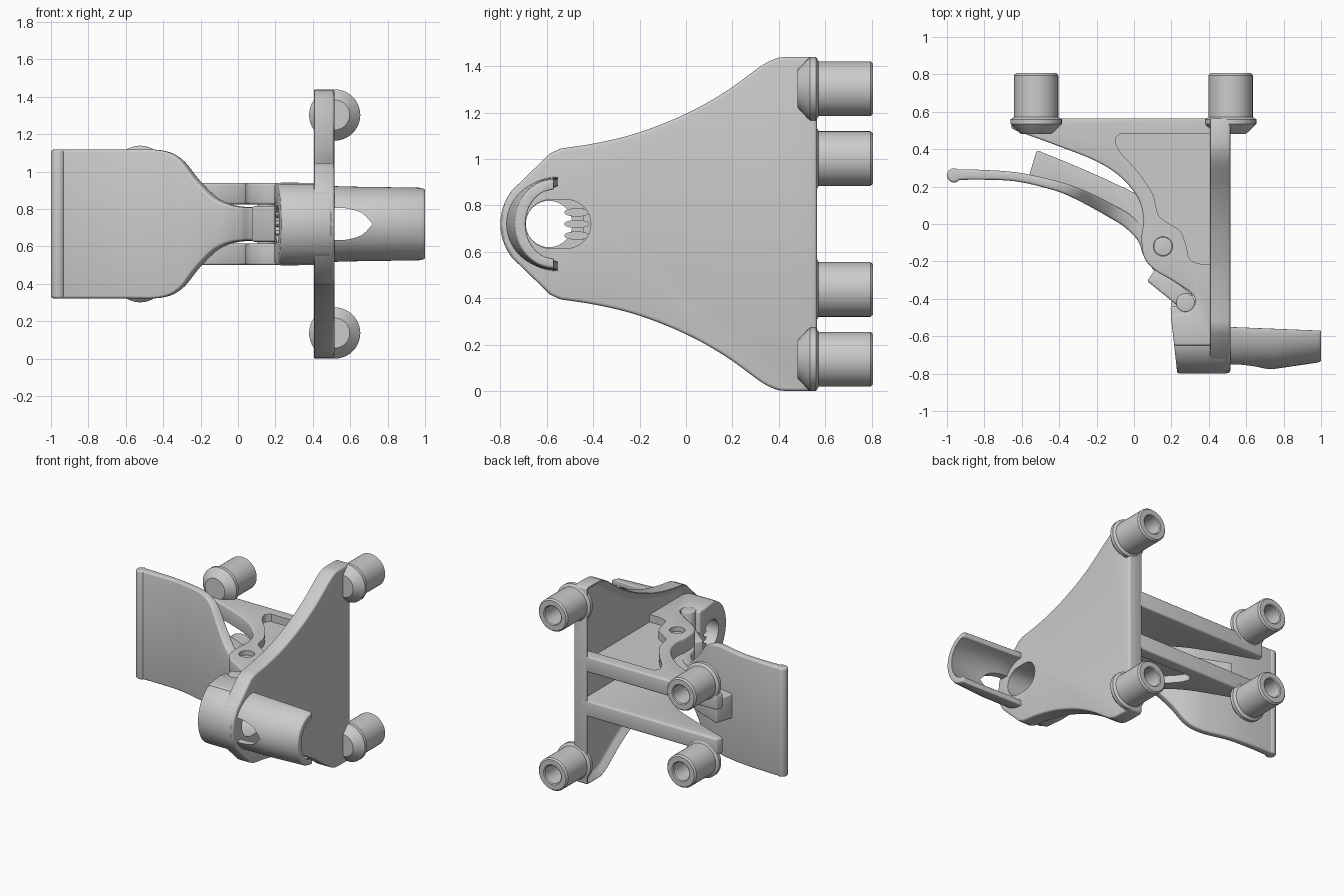
import bpy, bmesh, math
from mathutils import Vector

if "Cube" in bpy.data.objects:
    bpy.data.objects.remove(bpy.data.objects["Cube"])

ZC = 0.72  # mirror height


def finish(name, bm, bevel=0.0, smooth=35):
    bmesh.ops.recalc_face_normals(bm, faces=bm.faces)
    me = bpy.data.meshes.new(name)
    bm.to_mesh(me)
    bm.free()
    ob = bpy.data.objects.new(name, me)
    bpy.context.collection.objects.link(ob)
    if bevel:
        m = ob.modifiers.new("Bevel", 'BEVEL')
        m.width, m.segments, m.angle_limit = bevel, 3, math.radians(40)
        apply(ob, m)
    activate(ob)
    bpy.ops.object.shade_smooth_by_angle(angle=math.radians(smooth))
    return ob


def activate(ob):
    bpy.ops.object.select_all(action='DESELECT')
    ob.select_set(True)
    bpy.context.view_layer.objects.active = ob


def apply(ob, mod):
    activate(ob)
    bpy.ops.object.modifier_apply(modifier=mod.name)


def spline(pts, n=6):
    """Catmull-Rom through points of any dimension."""
    out = []
    p = [Vector(pts[0])] + [Vector(q) for q in pts] + [Vector(pts[-1])]
    for i in range(1, len(p) - 2):
        a, b, c, d = p[i - 1:i + 3]
        for k in range(n):
            t = k / n
            out.append(tuple(0.5 * (2 * b + (c - a) * t + (2 * a - 5 * b + 4 * c - d) * t * t
                                    + (3 * b - a - 3 * c + d) * t ** 3)))
    return out + [tuple(pts[-1])]


def prism(name, pts, axis, lo, hi, bevel=0.0, inset=None):
    """Extrude a profile along x (y,z points), y (x,z points) or z (x,y points)."""
    place = {'x': lambda p, h: (h, p[0], p[1]), 'y': lambda p, h: (p[0], h, p[1]),
             'z': lambda p, h: (p[0], p[1], h)}[axis]
    bm = bmesh.new()
    A = [bm.verts.new(place(p, lo)) for p in pts]
    B = [bm.verts.new(place(p, hi)) for p in pts]
    face = bm.faces.new(A)
    bm.faces.new(B)
    n = len(pts)
    for i in range(n):
        bm.faces.new((A[i], A[(i + 1) % n], B[(i + 1) % n], B[i]))
    bmesh.ops.recalc_face_normals(bm, faces=bm.faces)
    if inset:
        bmesh.ops.inset_region(bm, faces=[face], thickness=inset[0], use_even_offset=True)
        for v in face.verts:
            v.co += Vector(place((0, 0), inset[1]))
    return finish(name, bm, bevel)


def ellipse(cx, cy, rx, ry, a0=0, a1=360, n=32):
    return [(cx + rx * math.cos(math.radians(a0 + (a1 - a0) * i / n)),
             cy + ry * math.sin(math.radians(a0 + (a1 - a0) * i / n)))
            for i in range(n if a1 - a0 == 360 else n + 1)]


def loft(name, sections, bevel=0.0):
    bm = bmesh.new()
    rows = [[bm.verts.new(p) for p in s] for s in sections]
    n = len(rows[0])
    for a, b in zip(rows, rows[1:]):
        for i in range(n):
            bm.faces.new((a[i], a[(i + 1) % n], b[(i + 1) % n], b[i]))
    bm.faces.new(rows[0])
    bm.faces.new(rows[-1])
    return finish(name, bm, bevel)


def cut(ob, cutter):
    m = ob.modifiers.new("Cut", 'BOOLEAN')
    m.operation, m.object, m.solver = 'DIFFERENCE', cutter, 'EXACT'
    apply(ob, m)
    bpy.ops.object.shade_smooth_by_angle(angle=math.radians(35))


def drop(*obs):
    for o in obs:
        bpy.data.objects.remove(o)


def mirror_z(pts):
    return pts + [(y, 2 * ZC - z) for y, z in reversed(pts) if abs(z - ZC) > 1e-4]


# upright side plate with a recessed inner face
edge = [(0.565, 1.44), (0.44, 1.44)] + spline(
    [(0.40, 1.437), (0.33, 1.405), (0.17, 1.29), (0, 1.195), (-0.2, 1.115), (-0.38, 1.07), (-0.54, 1.045)], 5)
edge += [(-0.585, 1.025), (-0.75, 0.865), (-0.785, 0.80), (-0.797, ZC)]
plate = prism("side_plate", mirror_z(edge), 'x', 0.40, 0.515, 0.014, (0.05, 0.045))

# rounded front block joining the plate and the arms
nose = ellipse(-0.60, ZC, 0.2, 0.2175, 90, 270, 28)
nose = [(-0.44, ZC + 0.2175)] + nose + [(-0.44, ZC - 0.2175)]
block = loft("front_block", [[(0.195 + max(0, -0.47 - y) * 0.11, y, z) for y, z in nose],
                             [(0.50, y, z) for y, z in nose]], 0.012)

# cord slot through plate and block
slot = ellipse(-0.515, ZC, 0.105, 0.105, -90, 90, 16) + ellipse(-0.585, ZC, 0.105, 0.105, 90, 270, 16)
slot_cutter = prism("slot_cutter", slot, 'x', 0.33, 0.7)
back_cutter = prism("back_cutter", ellipse(-0.59, ZC, 0.10, 0.10), 'x', 0.1, 0.4)
cut(plate, slot_cutter)
cut(block, slot_cutter)
cut(block, back_cutter)
drop(slot_cutter, back_cutter)

# ridges inside the slot
for i, dz in enumerate((-0.05, 0, 0.05)):
    prism(f"slot_ridge_{i}", ellipse(-0.47, ZC + dz, 0.055, 0.018, n=16), 'x', 0.2, 0.36)

# open half-tube spout with a teardrop window
secs = []
for x, ry, rz in ((0.45, 0.22, 0.205), (0.6, 0.22, 0.2), (0.75, 0.215, 0.198), (0.98, 0.172, 0.194), (1.0, 0.165, 0.186)):
    yc = -0.55 - 0.02 * (x - 0.5) / 0.5
    ring = ellipse(yc, ZC, ry, rz, 90, 270, 28) + ellipse(yc, ZC, ry - 0.045, rz - 0.04, 90, 270, 28)[::-1]
    secs.append([(x, y, z) for y, z in ring])
spout = loft("front_spout", secs, 0.006)
tear = spline([(0.50, 0.805), (0.57, 0.805), (0.66, 0.78), (0.72, ZC)], 5)
window = prism("window_cutter", mirror_z(tear), 'y', -0.9, -0.6)
cut(spout, window)
drop(window)

# two pivot arms, mirrored about mid height
arm = [(0.46, 0.565), (-0.64, 0.565), (-0.66, 0.515)] + spline(
    [(-0.62, 0.495), (-0.4, 0.415), (-0.2, 0.335), (-0.07, 0.25), (0.02, 0.14), (0.05, 0.03), (0.04, -0.08),
     (0.055, -0.18), (0.11, -0.245), (0.21, -0.305), (0.31, -0.375), (0.325, -0.43), (0.28, -0.475)], 5)
arm += [(0.195, -0.48), (0.215, -0.65), (0.46, -0.65)]
pocket = spline([(-0.07, 0.485), (-0.10, 0.45), (-0.07, 0.38), (0.02, 0.28), (0.10, 0.16), (0.13, 0.05),
                 (0.19, 0.0), (0.25, -0.04), (0.28, -0.12), (0.30, -0.19), (0.36, -0.215)], 5)
pocket += [(0.55, -0.215), (0.55, 0.485)]
for side, s in (("upper", 1), ("lower", -1)):
    lo, hi = sorted((ZC + s * 0.105, ZC + s * 0.22))
    ob = prism(side + "_arm", arm, 'z', lo, hi, 0.012)
    lo, hi = sorted((ZC + s * 0.165, ZC + s * 0.4))
    cutters = [prism("pocket_cutter", pocket, 'z', lo, hi),
               prism("pin_cutter", ellipse(0.155, -0.12, 0.052, 0.052), 'z', ZC - 0.5, ZC + 0.5)]
    for c in cutters:
        cut(ob, c)
    drop(*cutters)

# pivot pins
for nm, x, y, h in (("lever_pin", 0.155, -0.12, 0.19), ("link_pin", 0.275, -0.42, 0.222)):
    prism(nm, ellipse(x, y, 0.05, 0.05), 'z', ZC - h, ZC + h, 0.006)

# four hollow mounting posts with flanges
prof = [(0.065, 0.62), (0.065, 0.80), (0.072, 0.806), (0.108, 0.806), (0.118, 0.795), (0.118, 0.572),
        (0.137, 0.56), (0.137, 0.535), (0.125, 0.522), (0.08, 0.48)]
for nm, x, dz in (("right_post", 0.517, 0.583), ("left_post", -0.523, 0.282)):
    for s in (1, -1):
        loft(nm + ("_top" if s > 0 else "_bottom"),
             [[(px, y, pz) for px, pz in ellipse(x, ZC + s * dz, r, r, n=40)] for r, y in prof])

# curved lever blade: x, y, half width, half thickness
path = spline([(-0.97, 0.262, 0.397, 0.03), (-0.85, 0.264, 0.397, 0.027), (-0.63, 0.252, 0.397, 0.024),
               (-0.42, 0.205, 0.395, 0.026), (-0.31, 0.165, 0.35, 0.03), (-0.22, 0.122, 0.24, 0.033),
               (-0.12, 0.068, 0.14, 0.035), (-0.03, 0.012, 0.10, 0.035), (0.05, -0.07, 0.09, 0.035),
               (0.09, -0.17, 0.088, 0.035), (0.15, -0.25, 0.088, 0.03)], 5)
secs = []
for i, (x, y, w, t) in enumerate(path):
    a, b = path[max(i - 1, 0)], path[min(i + 1, len(path) - 1)]
    d = Vector((b[0] - a[0], b[1] - a[1])).normalized() * t
    secs.append([(x - d.y * k, y + d.x * k, ZC + w * m) for k, m in ((1, 1), (1, -1), (-1, -1), (-1, 1))])
loft("lever_blade", secs, 0.014)
prism("lever_bead", ellipse(-0.962, 0.26, 0.038, 0.038, n=24), 'z', ZC - 0.397, ZC + 0.397, 0.012)

# stiffening rib behind the blade, running into the pivot
rib = spline([(-0.52, 0.395), (-0.3, 0.305), (-0.1, 0.215), (0.04, 0.14), (0.14, 0.02), (0.22, -0.1),
              (0.2, -0.18), (0.13, -0.21), (0.06, -0.1), (-0.03, 0.01), (-0.2, 0.115), (-0.4, 0.2)], 4)
prism("lever_rib", rib + [(-0.565, 0.245)], 'z', ZC - 0.09, ZC + 0.09, 0.012)

# small link between lever and block
prism("link", [(0.07, -0.305), (0.12, -0.235), (0.31, -0.375), (0.325, -0.43), (0.28, -0.475), (0.2, -0.41)],
      'z', ZC - 0.095, ZC + 0.095, 0.012)
